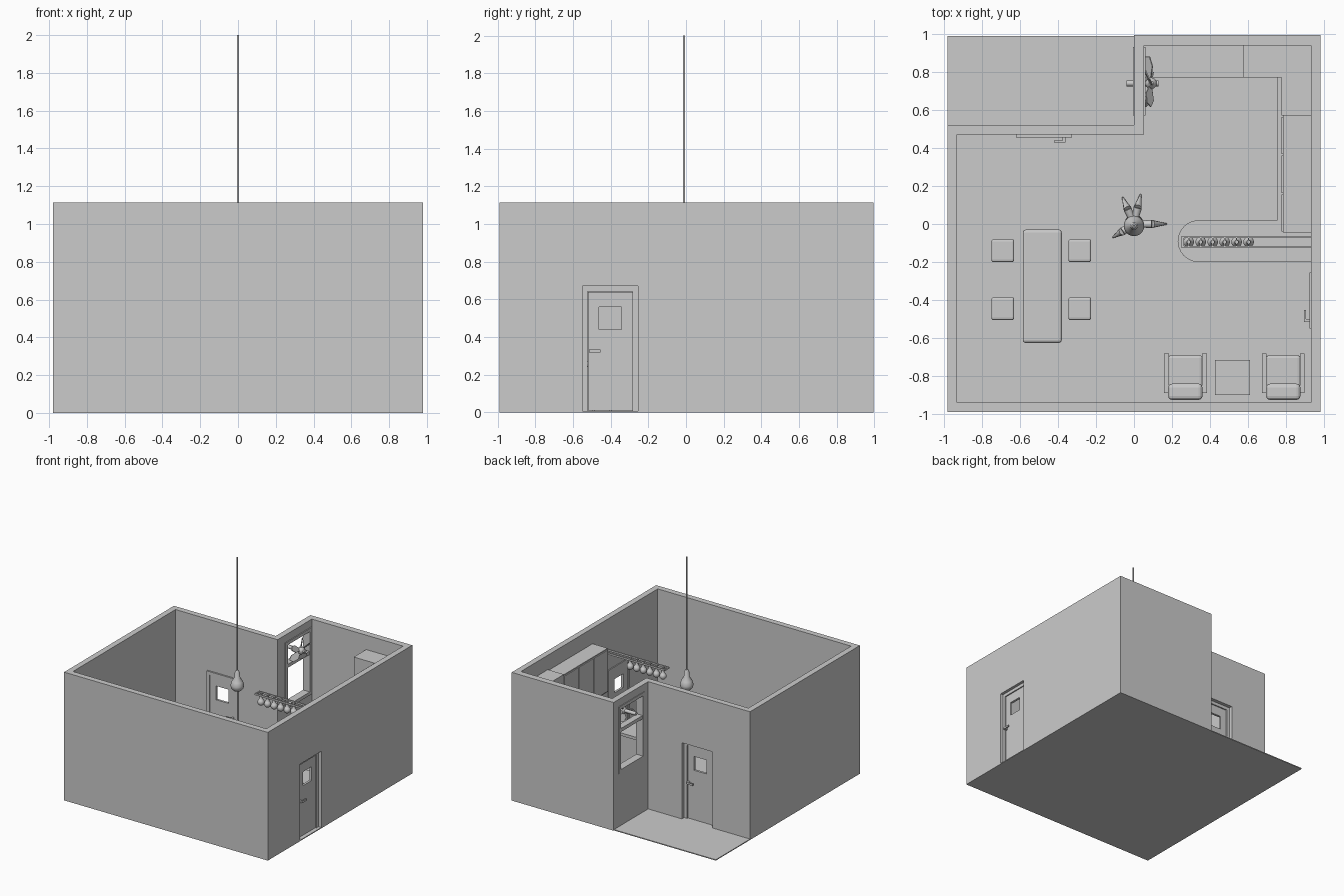
import bpy, bmesh
from math import radians, cos, sin, pi
from mathutils import Vector

if "Cube" in bpy.data.objects:
    bpy.data.objects.remove(bpy.data.objects["Cube"])


def mesh_obj(name, verts, faces):
    me = bpy.data.meshes.new(name)
    me.from_pydata(verts, [], faces)
    bm = bmesh.new()
    bm.from_mesh(me)
    bmesh.ops.recalc_face_normals(bm, faces=bm.faces)
    bm.to_mesh(me)
    bm.free()
    ob = bpy.data.objects.new(name, me)
    bpy.context.collection.objects.link(ob)
    return ob


def box(name, x, y, z, bevel=0):
    """Box from (min, max) ranges on each axis."""
    v = [(a, b, c) for a in x for b in y for c in z]
    f = [(0, 1, 3, 2), (4, 6, 7, 5), (0, 4, 5, 1), (2, 3, 7, 6), (0, 2, 6, 4), (1, 5, 7, 3)]
    ob = mesh_obj(name, v, f)
    if bevel:
        m = ob.modifiers.new("bevel", 'BEVEL')
        m.width, m.segments = bevel, 3
    return ob


def prism(name, pts, z0, z1):
    n = len(pts)
    v = [(x, y, z) for z in (z0, z1) for x, y in pts]
    f = [tuple(range(n)), tuple(range(n, 2 * n))]
    f += [(i, (i + 1) % n, n + (i + 1) % n, n + i) for i in range(n)]
    return mesh_obj(name, v, f)


def lathe(name, profile, loc, n=16):
    """Spin (radius, height) pairs about z."""
    v = [(loc[0] + r * cos(2 * pi * i / n), loc[1] + r * sin(2 * pi * i / n), loc[2] + z)
         for r, z in profile for i in range(n)]
    f = [(k * n + i, k * n + (i + 1) % n, (k + 1) * n + (i + 1) % n, (k + 1) * n + i)
         for k in range(len(profile) - 1) for i in range(n)]
    f += [tuple(range(n)), tuple(range(len(v) - n, len(v)))]
    ob = mesh_obj(name, v, f)
    ob.data.polygons.foreach_set("use_smooth", [len(p.vertices) == 4 for p in ob.data.polygons])
    return ob


def rod(name, a, b, r1, r2, n=8):
    a, b = Vector(a), Vector(b)
    ob = lathe(name, [(r1, 0), (r2, (b - a).length)], (0, 0, 0), n)
    ob.location = a
    ob.rotation_euler = (b - a).to_track_quat('Z', 'Y').to_euler()
    return ob


def frame(name, axis, depth, u, z, w, sill=True):
    """Rectangular trim in a wall; axis is the wall normal."""
    parts = [((u[0], u[0] + w), z), ((u[1] - w, u[1]), z), ((u[0] + w, u[1] - w), (z[1] - w, z[1]))]
    if sill:
        parts.append(((u[0] + w, u[1] - w), (z[0], z[0] + w)))
    for uu, zz in parts:
        box(name, *((depth, uu) if axis == 'x' else (uu, depth)), zz)


# Floors
box("floor", (-.98, .98), (-.99, .99), (0, .008))
prism("kitchen_floor", [(-.18, -.235), (.93, -.235), (.93, .94), (.052, .94), (.052, .47), (-.18, .47)], .004, .013)

# Walls: L-shaped ring with openings cut out
H, T = 1.115, .052
outer = [(-.98, -.99), (.98, -.99), (.98, .995), (0, .995), (0, .52), (-.98, .52)]
inner = [(-.93, -.94), (.93, -.94), (.93, .94), (T, .94), (T, .47), (-.93, .47)]
v = [(x, y, z) for z in (0, H) for ring in (outer, inner) for x, y in ring]
f = []
for i in range(6):
    j = (i + 1) % 6
    f += [(i, j, 6 + j, 6 + i), (12 + i, 12 + j, 18 + j, 18 + i),
          (i, j, 12 + j, 12 + i), (6 + i, 6 + j, 18 + j, 18 + i)]
walls = mesh_obj("walls", v, f)
cutters = [box("cut", (.90, 1.1), (-.55, -.255), (-.1, .67)),
           box("cut", (-.62, -.325), (.4, .6), (-.1, .67)),
           box("cut", (-.1, .1), (.57, .93), (.47, 1.05))]
for c in cutters:
    m = walls.modifiers.new("opening", 'BOOLEAN')
    m.object, m.operation, m.solver = c, 'DIFFERENCE', 'EXACT'
bpy.context.view_layer.objects.active = walls
for m in list(walls.modifiers):
    bpy.ops.object.modifier_apply(modifier=m.name)
for c in cutters:
    bpy.data.objects.remove(c)


# Doors: frame, panel around a small open window, handles on both sides
def door(axis, mid, u, flip):
    frame("door_frame", axis, (mid - .015, mid + .018), u, (0, .67), .028, False)
    a, b = u[0] + .03, u[1] - .03
    c = (a + b) / 2
    th = (mid - .01, mid + .01)
    put = lambda n, uu, d, zz: box(n, *((d, uu) if axis == 'x' else (uu, d)), zz)
    for uu, zz in (((a, b), (.01, .44)), ((a, b), (.56, .64)),
                   ((a, c - .06), (.44, .56)), ((c + .06, b), (.44, .56))):
        put("door_panel", uu, th, zz)
    h = a + .012 if not flip else b - .012
    s = -1 if flip else 1
    put("door_handle_stem", (h - .008, h + .008), (mid - .035, mid + .035), (.317, .333))
    for d in (-.042, .032):
        put("door_handle", tuple(sorted((h - s * .008, h + s * .055))),
            (mid + d, mid + d + .01), (.318, .334))


door('x', .937, (-.55, -.255), False)
door('y', .471, (-.62, -.325), True)

# Window with transom and fan
frame("window_frame", 'x', (-.006, .06), (.57, .93), (.47, 1.05), .028)
box("window_rail", (.0, .055), (.59, .91), (.82, .85))
rod("fan_axle", (-.04, .74, .93), (.13, .74, .93), .016, .016)
lathe("fan_hub", [(.012, -.03), (.03, -.015), (.03, .015), (.012, .03)], (.09, .74, .93))
for k in range(5):
    a = radians(72 * k)
    c, s = cos(a), sin(a)
    pts = [(.02, -.012, .08), (.09, -.035, .06), (.14, -.02, .065), (.14, .02, .085), (.09, .035, .1), (.02, .012, .09)]
    bl = mesh_obj("fan_blade", [(x, .74 + r * c - t * s, .93 + (r * s + t * c) * .65) for r, t, x in pts], [range(6)])
    bl.modifiers.new("thickness", 'SOLIDIFY').thickness = .006

# Base cabinets, worktops and rounded peninsula
box("back_cabinet", (T, .93), (.785, .94), (0, .29))
box("side_cabinet", (.77, .93), (-.19, .785), (0, .29))
L = [(T, .94), (T, .77), (.755, .77), (.755, .02), (.93, .02), (.93, .94)]
prism("worktop", L, .29, .315)
for nm, r, z0, z1 in (("peninsula_base", .085, .0, .29), ("peninsula_top", .11, .29, .315)):
    arc = [(.34 + r * cos(radians(t)), -.09 + r * sin(radians(t))) for t in range(90, 271, 15)]
    prism(nm, arc + [(.93, -.09 - r), (.93, -.09 + r)], z0, z1)

# Wall cabinets
prism("corner_wall_cabinet", [(.575, .94), (.575, .77), (.775, .77), (.775, .57), (.93, .57), (.93, .94)], .6, .99)
box("side_wall_cabinet", (.785, .93), (-.045, .57), (.6, .98))
for k in range(3):
    y = -.04 + .204 * k
    box("cabinet_door", (.777, .786), (y, y + .195), (.61, .97))

# Lamp rail over the peninsula
for y in (-.122, -.068):
    box("lamp_rail", (.25, .93), (y - .005, y + .005), (.915, .93))
box("lamp_rail_end", (.25, .262), (-.122, -.068), (.915, .93))
bulb = [(.028 * sin(radians(t)), -.072 - .03 * cos(radians(t))) for t in range(8, 150, 15)]
for k in range(6):
    x = .288 + .063 * k
    box("lamp_bracket", (x - .003, x + .003), (-.122, -.068), (.918, .926))
    lathe("rail_bulb", bulb + [(.012, -.03), (.01, 0)], (x, -.095, .925))

# Hanging bulb on its cord
rod("lamp_cord", (0, -.01, 1.0), (0, -.01, 2.0), .006, .006)
lathe("hanging_bulb", [(.006, .84), (.03, .846), (.05, .868), (.054, .893), (.044, .925),
                       (.024, .955), (.02, 1.0), (.01, 1.02)], (0, -.01, 0), 20)

# Floor plant with spreading leaves
lathe("plant_base", [(.03, 0), (.05, .03), (.045, .08), (.02, .12)], (0, 0, 0))
for x, y in ((.17, 0), (-.11, -.07), (-.06, .14), (.035, .155)):
    mid = (x * .55, y * .55, .09)
    rod("plant_leaf", (0, 0, .08), mid, .015, .022)
    rod("plant_leaf_tip", mid, (x, y, .02), .022, .004)


# Dining table and stools
def legs(name, x, y, h, r):
    for a in x:
        for b in y:
            rod(name, (a, b, 0), (a, b, h), r, r)


box("table_top", (-.585, -.38), (-.625, -.03), (.24, .27), .014)
legs("table_leg", (-.555, -.41), (-.58, -.075), .25, .012)
for x in (-.69, -.285):
    for y in (-.14, -.445):
        box("stool_seat", (x - .06, x + .06), (y - .06, y + .06), (.14, .17), .012)
        legs("stool_leg", (x - .045, x + .045), (y - .045, y + .045), .15, .007)

# Armchairs and side table
for x in (.27, .785):
    box("armchair_seat", (x - .09, x + .09), (-.92, -.69), (.08, .16), .015)
    box("armchair_back", (x - .09, x + .09), (-.925, -.84), (.14, .31), .02)
    for s in (-1, 1):
        c = x + s * .1
        box("armchair_arm", (c - .013, c + .013), (-.89, -.68), (.2, .22))
        for y in (-.88, -.7):
            box("armchair_leg", (c - .01, c + .01), (y - .01, y + .01), (0, .2))
box("side_table_top", (.425, .61), (-.9, -.715), (.14, .16))
legs("side_table_leg", (.44, .595), (-.885, -.73), .15, .009)
